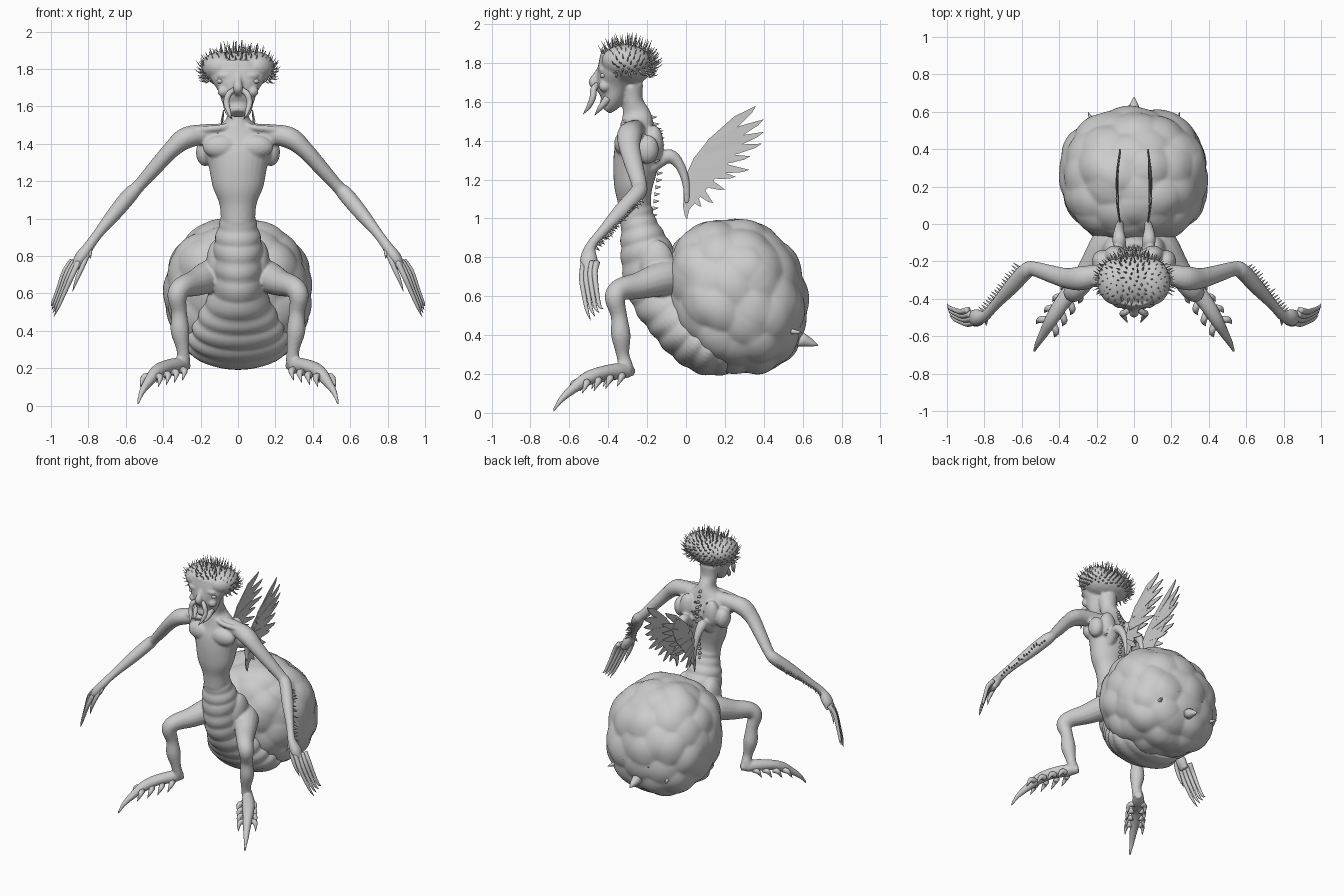
import bpy, bmesh, math, random
from mathutils import Vector, Matrix

random.seed(4)
cube = bpy.data.objects.get("Cube")
if cube:
    bpy.data.objects.remove(cube, do_unlink=True)

grey = bpy.data.materials.new("clay_grey")
grey.use_nodes = True
grey.diffuse_color = (0.6, 0.6, 0.6, 1)
grey.node_tree.nodes["Principled BSDF"].inputs["Base Color"].default_value = (0.6, 0.6, 0.6, 1)
X, Y, Z = Vector((1, 0, 0)), Vector((0, 1, 0)), Vector((0, 0, 1))
SIDES = (1, -1)


def finish(bm, name, smooth=True):
    bmesh.ops.recalc_face_normals(bm, faces=bm.faces)
    me = bpy.data.meshes.new(name)
    bm.to_mesh(me)
    bm.free()
    me.materials.append(grey)
    for p in me.polygons:
        p.use_smooth = smooth
    ob = bpy.data.objects.new(name, me)
    bpy.context.collection.objects.link(ob)
    return ob


def spline(keys, steps):
    """Catmull-Rom through tuples of any length."""
    pts = [Vector(k) for k in keys]
    pts = [2 * pts[0] - pts[1]] + pts + [2 * pts[-1] - pts[-2]]
    out = []
    for a, b, c, d in zip(pts, pts[1:], pts[2:], pts[3:]):
        for i in range(steps):
            t = i / steps
            out.append(0.5 * (2 * b + (c - a) * t + (2 * a - 5 * b + 4 * c - d) * t * t
                              + (3 * b - a - 3 * c + d) * t ** 3))
    return out + [pts[-2]]


def loft(bm, keys, ref=X, s=1, steps=5, sides=16, ripple=0.0):
    """Tube through (x, y, z, radius along ref, other radius)."""
    keys = [(k[0] * s, k[1], k[2], k[3], k[-1]) for k in keys]
    path = spline(keys, steps)
    pos = [Vector(p[:3]) for p in path]
    rings = []
    for i, p in enumerate(path):
        t = (pos[min(i + 1, len(pos) - 1)] - pos[max(i - 1, 0)]).normalized()
        u = (ref - t * ref.dot(t)).normalized()
        v = t.cross(u)
        k = 1 + ripple * (abs(math.sin(i * math.pi / steps * 1.5)) - 0.5)
        ring = []
        for j in range(sides):
            a = math.tau * j / sides
            ring.append(bm.verts.new(pos[i] + u * math.cos(a) * max(p[3], 0.001) * k
                                     + v * math.sin(a) * max(p[4], 0.001) * k))
        rings.append(ring)
    for r, q in zip(rings, rings[1:]):
        for j in range(sides):
            bm.faces.new((r[j], r[j - 1], q[j - 1], q[j]))
    bm.faces.new(rings[0])
    bm.faces.new(rings[-1][::-1])


def blob(bm, c, r, s=1):
    m = Matrix.Translation((c[0] * s, c[1], c[2])) @ Matrix.Diagonal((*r, 1))
    bmesh.ops.create_icosphere(bm, subdivisions=3, radius=1, matrix=m)


def spike(bm, base, direction, length, radius, bend=Vector((0, 0, 0)), sides=6):
    d = Vector(direction).normalized() * length
    b = Vector(base)
    ref = Y if abs(d.normalized().y) < 0.8 else X
    loft(bm, [(*(b - d * 0.2), radius), (*(b + d * 0.5), radius * 0.55),
              (*(b + d + bend * length), 0.0005)], ref, steps=2, sides=sides)


# Body: torso, limbs and head fused into one skin
bm = bmesh.new()
loft(bm, [(0, -.29, 1.68, .07, .07), (0, -.275, 1.6, .06, .055), (0, -.255, 1.53, .065, .075),
          (0, -.25, 1.46, .15, .09), (0, -.25, 1.37, .18, .115), (0, -.26, 1.27, .155, .115),
          (0, -.27, 1.17, .135, .1), (0, -.265, 1.08, .1, .085), (0, -.255, .98, .09, .085)], sides=28)
loft(bm, [(0, -.26, 1.06, .09, .08), (0, -.245, .98, .097, .09), (0, -.22, .88, .125, .12),
          (0, -.18, .75, .13, .15), (0, -.13, .62, .14, .16), (0, -.05, .5, .2, .155),
          (0, .03, .4, .25, .15), (0, .13, .33, .27, .14), (0, .25, .3, .2, .1)],
     steps=8, sides=36, ripple=.07)
HEAD, HR = Vector((0, -.305, 1.79)), Vector((.18, .138, .105))
blob(bm, HEAD, HR)
loft(bm, [(0, -.36, 1.84, .13, .08), (0, -.37, 1.76, .15, .085), (0, -.375, 1.68, .105, .085),
          (0, -.385, 1.61, .08, .06), (0, -.42, 1.56, .045, .035)], sides=24)
loft(bm, [(0, -.42, 1.8, .02), (0, -.455, 1.74, .02), (0, -.475, 1.7, .026), (0, -.45, 1.67, .02)])
for s in SIDES:
    blob(bm, (.095, -.31, 1.81), (.1, .125, .085), s)
    blob(bm, (.06, -.43, 1.765), (.05, .022, .018), s)
    blob(bm, (.08, -.42, 1.68), (.03, .03, .03), s)
    # chest, shoulder blade, hip
    blob(bm, (.09, -.315, 1.385), (.1, .055, .065), s)
    blob(bm, (.175, -.2, 1.355), (.05, .06, .075), s)
    blob(bm, (.1, -.165, 1.38), (.06, .05, .1), s)
    blob(bm, (.11, -.15, .76), (.06, .09, .13), s)
    loft(bm, [(.02, -.3, 1.5, .02), (.1, -.32, 1.485, .018), (.2, -.31, 1.475, .02),
              (.28, -.29, 1.46, .03)], Y, s)
    # arm and palm
    loft(bm, [(.06, -.26, 1.45, .06), (.18, -.27, 1.45, .055), (.28, -.29, 1.43, .065, .058),
              (.36, -.29, 1.365, .055, .046), (.45, -.265, 1.265, .047, .04),
              (.535, -.24, 1.17, .04, .034), (.575, -.25, 1.13, .043, .042),
              (.65, -.33, 1.04, .042, .04), (.74, -.43, .93, .028), (.795, -.49, .855, .028),
              (.84, -.5, .79, .045, .035), (.87, -.495, .735, .035, .022)], Y, s)
    # leg and foot
    loft(bm, [(.07, -.03, .7, .1), (.15, -.12, .69, .09), (.23, -.24, .655, .07),
              (.295, -.335, .635, .058), (.325, -.365, .59, .053), (.315, -.345, .5, .042),
              (.31, -.335, .4, .05), (.295, -.325, .3, .034), (.295, -.31, .235, .038),
              (.32, -.32, .2, .035)], X, s)
    loft(bm, [(.27, -.275, .215, .025), (.32, -.335, .215, .042), (.39, -.43, .205, .042, .036),
              (.44, -.51, .175, .036), (.48, -.58, .125, .026), (.515, -.64, .07, .016),
              (.535, -.685, .008, .006)], X, s)
    # wing stalk
    loft(bm, [(.07, -.19, 1.26, .04), (.075, -.13, 1.3, .035), (.08, -.08, 1.32, .036),
              (.08, -.03, 1.27, .026), (.075, 0, 1.18, .02), (.07, .005, 1.08, .014)], X, s)
body = finish(bm, "body")
mod = body.modifiers.new("fuse", 'REMESH')
mod.mode, mod.voxel_size, mod.use_smooth_shade = 'VOXEL', .008, True
mod = body.modifiers.new("soften", 'SMOOTH')
mod.factor, mod.iterations = .5, 3

# Abdomen: sheared ball covered in overlapping lumps
bm = bmesh.new()
bmesh.ops.create_icosphere(bm, subdivisions=6, radius=1)
lumps = []
for i in range(75):
    z = 1 - 2 * (i + .5) / 75
    a = i * 2.39996
    r = math.sqrt(1 - z * z)
    p = Vector((r * math.cos(a), r * math.sin(a), z)) + Vector([random.uniform(-.1, .1) for _ in range(3)])
    lumps.append((p.normalized(), random.uniform(.5, 1)))
for v in bm.verts:
    d = v.co.normalized()
    bump = sum(h * max(0, 1 - (d - c).length_squared / .1) ** 1.5 for c, h in lumps)
    ridge = max(h * max(0, 1 - (d - c).length_squared / .1) for c, h in lumps)
    k = .94 + .025 * bump + .055 * ridge
    k *= (abs(d.x) ** 2.3 + abs(d.y) ** 2.3 + abs(d.z) ** 2.3) ** (-1 / 2.3)
    v.co = Vector((d.x * .4 * k, .258 + d.y * .365 * k - d.z * .045, .6 + d.z * .4 * k))
finish(bm, "abdomen")

# Abdomen stingers
bm = bmesh.new()
spike(bm, (0, .6, .375), (0, 1, -.35), .085, .04, sides=12)
for s in SIDES:
    spike(bm, (s * .22, .535, .42), (s * .4, 1, -.1), .07, .02)
    spike(bm, (s * .1, .58, .5), (s * .2, 1, .2), .035, .015)
finish(bm, "abdomen_stingers")

# Scalp spikes, bent upward and left off the face
bm = bmesh.new()
for i in range(260):
    z = 1 - 1.5 * (i + .5) / 260
    a = i * 2.39996
    r = math.sqrt(1 - z * z)
    d = Vector((r * math.cos(a), r * math.sin(a), z))
    if d.y < -.45 and z < .45:
        continue
    p = HEAD + Vector((d.x * .187, d.y * HR.y, d.z * HR.z))
    n = Vector((d.x / HR.x, d.y / HR.y, d.z / HR.z)).normalized()
    n += Vector([random.uniform(-.25, .25) for _ in range(3)])
    spike(bm, p, n, random.uniform(.025, .05), .006, Z * .35, 5)
finish(bm, "scalp_spikes")

# Back thorns and forearm thorns
bm = bmesh.new()
for i in range(16):
    z = 1.52 - i * .036
    y = -.135 - max(0, 1.3 - z) * .13 - max(0, z - 1.42) * .4
    spike(bm, (0, y, z), (0, 1, .1), .025, .012)
for i in range(26):
    x, z = random.uniform(-.14, .14), random.uniform(1.28, 1.46)
    spike(bm, (x, -.135 - abs(x) * .15, z), (x, 1, .2), .022, .008)
for s in SIDES:
    for i in range(18):
        t = i / 17
        p = Vector((.59, -.25, 1.11)).lerp(Vector((.79, -.475, .86)), t)
        out = Vector((.7, .55, random.uniform(-.6, .1))).normalized()
        p += out * (.036 - .014 * t)
        spike(bm, (p.x * s, p.y, p.z), (out.x * s, out.y, out.z), random.uniform(.02, .035), .007)
finish(bm, "back_and_forearm_thorns")

for s, side in zip(SIDES, ("left", "right")):
    # Fingers and thumb
    bm = bmesh.new()
    for i in range(4):
        y, f = -.525 + i * .022, i / 3
        loft(bm, [(.85 + .012 * i, y, .775, .017), (.89 + .012 * i, y - .01, .69 + .01 * i, .015),
                  (.925 + .012 * i, y, .61 + .015 * f, .012), (.96 + .01 * i, y + .015, .53 + .02 * f, .009),
                  (.985 + .005 * i, y + .035, .475 + .06 * f, .001)], Y, s, 4, 10)
    loft(bm, [(.8, -.5, .83, .018), (.825, -.53, .76, .014), (.86, -.535, .68, .011),
              (.885, -.52, .61, .001)], Y, s, 4, 10)
    spike(bm, (s * .79, -.505, .83), (0, -1, -1.2), .06, .014)
    finish(bm, side + "_fingers")

    # Side toes along the foot
    bm = bmesh.new()
    for i in range(4):
        c = Vector((.32, -.345, .19)).lerp(Vector((.45, -.525, .155)), i / 3)
        for k in SIDES:
            o = Vector((.8, .6, 0)) * k
            a, b, e = c + o * .025, c + o * .055 + Vector((.01, -.02, -.005)), c + o * .06 + Vector((.025, -.045, -.055))
            loft(bm, [(*a, .02), (*b, .017), (*e, .001)], Z, s, 4, 10)
    finish(bm, side + "_toes")

    # Mandible curling down beside the mouth, and eye
    bm = bmesh.new()
    loft(bm, [(.02, -.455, 1.69, .014), (.05, -.475, 1.665, .017), (.062, -.48, 1.62, .016),
              (.05, -.5, 1.575, .012), (.035, -.53, 1.535, .001)], Y, s, 5, 10)
    loft(bm, [(.06, -.4, 1.62, .022), (.055, -.44, 1.57, .014), (.03, -.47, 1.53, .001)], Y, s, 5, 10)
    finish(bm, side + "_mandible")
    bm = bmesh.new()
    blob(bm, (.095, -.425, 1.735), (.018, .018, .014), s)
    finish(bm, side + "_eye")

    # Wing: membrane with a fan of pointed feathers
    bm = bmesh.new()
    def plate(pts, x):
        vs = [bm.verts.new((s * (x + .02 * math.sin(p[0] * 8)), *p)) for p in pts]
        f = bm.faces.new(vs)
        top = bmesh.ops.extrude_face_region(bm, geom=[f])["geom"]
        bmesh.ops.translate(bm, verts=[g for g in top if isinstance(g, bmesh.types.BMVert)], vec=(s * .006, 0, 0))
    plate([(-.005, 1.06), (-.01, 1.2), (.04, 1.31), (.12, 1.41), (.25, 1.5), (.29, 1.42),
           (.25, 1.32), (.17, 1.23), (.09, 1.13), (.02, 1.05)], .07)
    tips = [(.36, 1.58), (.4, 1.51), (.4, 1.445), (.39, 1.385), (.33, 1.32), (.325, 1.25),
            (.255, 1.215), (.2, 1.15), (.14, 1.08), (.08, 1.06), (.005, .995)]
    for i, tip in enumerate(tips):
        t = i / (len(tips) - 1)
        b = Vector((.12, 1.39)).lerp(Vector((0, 1.16)), min(1, t * 1.1))
        e = Vector(tip)
        d = e - b
        n = Vector((-d.y, d.x)).normalized() * (.026 - .008 * t)
        plate([b - n * .6, b + d * .6 - n, b + d * .88 - n * .6, e, b + d * .88 + n * .3,
               b + d * .6 + n, b + n * .6], .068 + .003 * (i % 3))
    finish(bm, side + "_wing", False)
